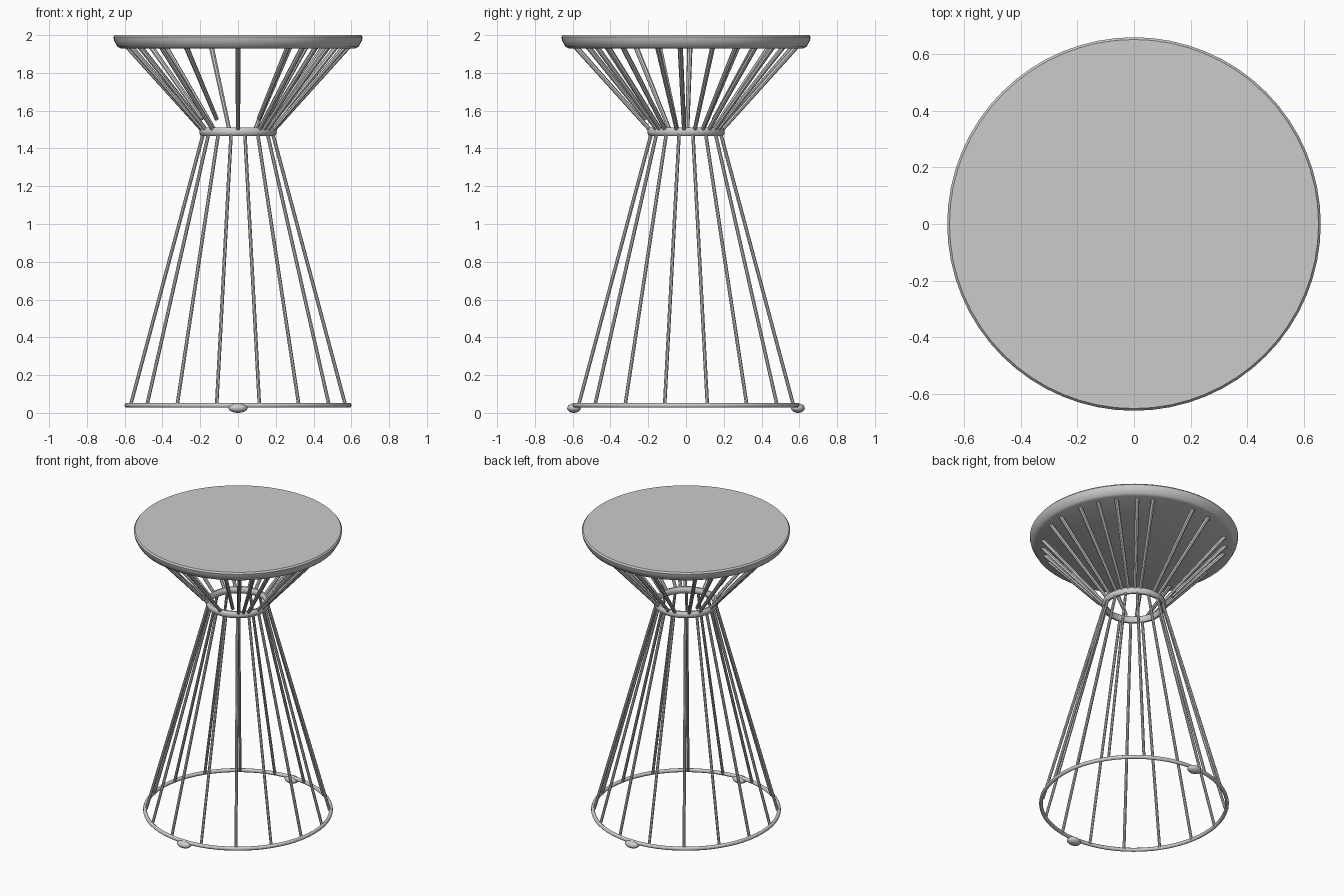
import bpy, bmesh, math
from mathutils import Vector, Matrix

cube = bpy.data.objects.get("Cube")
if cube:
    bpy.data.objects.remove(cube, do_unlink=True)

metal = bpy.data.materials.new("light grey")
metal.use_nodes = True
GREY = (0.6, 0.6, 0.6, 1)
metal.diffuse_color = GREY
metal.node_tree.nodes["Principled BSDF"].inputs["Base Color"].default_value = GREY


def finish(name, bm):
    """Turn a bmesh into a smooth-shaded object."""
    bmesh.ops.recalc_face_normals(bm, faces=bm.faces)
    mesh = bpy.data.meshes.new(name)
    bm.to_mesh(mesh)
    bm.free()
    mesh.materials.append(metal)
    obj = bpy.data.objects.new(name, mesh)
    bpy.context.collection.objects.link(obj)
    bpy.ops.object.select_all(action='DESELECT')
    obj.select_set(True)
    bpy.context.view_layer.objects.active = obj
    bpy.ops.object.shade_smooth_by_angle(angle=math.radians(40))
    return obj


def lathe(name, profile, steps, closed=False):
    """Spin an (r, z) profile around the vertical axis."""
    bm = bmesh.new()
    verts = [bm.verts.new((r, 0, z)) for r, z in profile]
    edges = [bm.edges.new(pair) for pair in zip(verts, verts[1:])]
    if closed:
        edges.append(bm.edges.new((verts[-1], verts[0])))
    bmesh.ops.spin(bm, geom=verts + edges, cent=(0, 0, 0), axis=(0, 0, 1),
                   angle=math.tau, steps=steps, use_duplicate=False)
    bmesh.ops.remove_doubles(bm, verts=bm.verts, dist=0.0005)
    return finish(name, bm)


def hoop(name, radius, z, half_width, half_height):
    section = [(radius + half_width * math.cos(math.tau * i / 10),
                z + half_height * math.sin(math.tau * i / 10)) for i in range(10)]
    return lathe(name, section, 64, closed=True)


def rod(name, angle, low, high, thick_low, thick_high):
    """Tapered rod between two (radius, height) points at one angle."""
    c, s = math.cos(math.radians(angle)), math.sin(math.radians(angle))
    a = Vector((low[0] * c, low[0] * s, low[1]))
    b = Vector((high[0] * c, high[0] * s, high[1]))
    turn = (b - a).to_track_quat('Z', 'Y').to_matrix().to_4x4()
    bm = bmesh.new()
    bmesh.ops.create_cone(bm, cap_ends=True, segments=8, radius1=thick_low,
                          radius2=thick_high, depth=(b - a).length,
                          matrix=Matrix.Translation((a + b) / 2) @ turn)
    return finish(name, bm)


# Round seat with a rim that tapers inward
lathe("seat", [(0, 2.0), (0.652, 2.0), (0.66, 1.99), (0.656, 1.97),
               (0.638, 1.938), (0.622, 1.93), (0, 1.93)], 64)

# Waist and floor hoops
hoop("waist_ring", 0.187, 1.488, 0.018, 0.024)
hoop("base_ring", 0.589, 0.04, 0.012, 0.013)

# Evenly spaced lower rods
for i in range(16):
    rod(f"lower_rod_{i + 1}", 11.25 + 22.5 * i, (0.58, 0.04), (0.187, 1.48), 0.0095, 0.0095)

# Unevenly spaced upper rods, a few stopping short of the waist
short = {142, 242, 297}
upper = [14, 27, 39, 52, 62, 90, 104, 131, 142, 152, 178, 194,
         207, 226, 242, 270, 297, 306, 315, 325, 345, 357]
for i, angle in enumerate(upper):
    low = (0.24, 1.555) if angle in short else (0.192, 1.5)
    rod(f"upper_rod_{i + 1}", angle, low, (0.59, 1.945), 0.011, 0.014)

# Small flattened feet at front and back
for name, side in (("front_foot", -1), ("back_foot", 1)):
    bm = bmesh.new()
    bmesh.ops.create_uvsphere(bm, u_segments=16, v_segments=10, radius=1,
                              matrix=Matrix.Translation((0, side * 0.593, 0.025))
                              @ Matrix.Diagonal((0.05, 0.036, 0.025, 1)))
    finish(name, bm)
